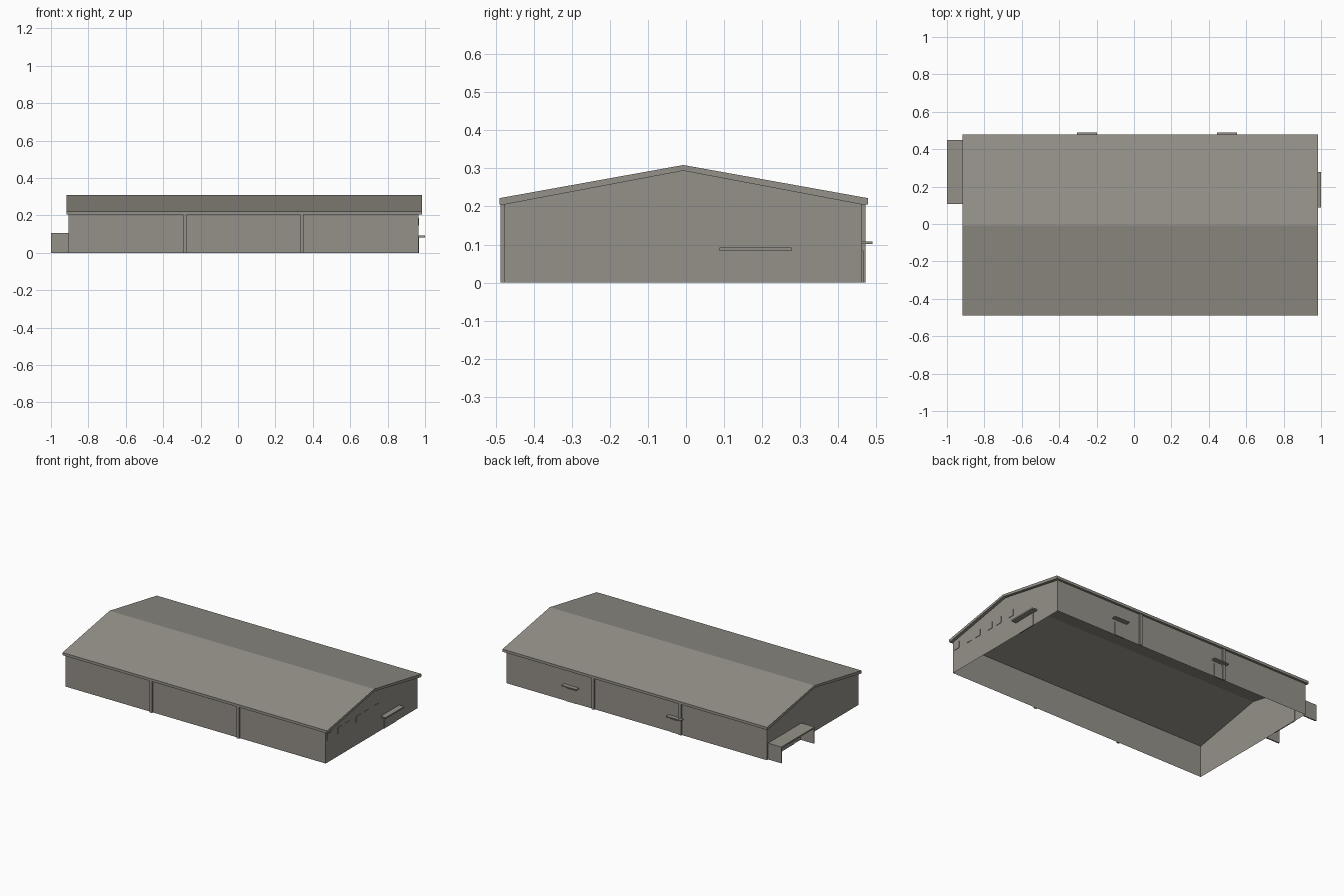
import bpy, bmesh

if "Cube" in bpy.data.objects:
    bpy.data.objects.remove(bpy.data.objects["Cube"])

mat = bpy.data.materials.new("warm_grey")
mat.diffuse_color = (0.30, 0.285, 0.25, 1)
mat.use_nodes = True
mat.node_tree.nodes["Principled BSDF"].inputs["Base Color"].default_value = mat.diffuse_color

# Main dimensions
X0, X1 = -0.905, 0.965
Y0, Y1 = -0.478, 0.463
RIDGE, EAVE = -0.007, 0.207


def mesh_object(name, verts, faces, recalc=True):
    me = bpy.data.meshes.new(name)
    me.from_pydata(verts, [], faces)
    if recalc:
        bm = bmesh.new()
        bm.from_mesh(me)
        bmesh.ops.recalc_face_normals(bm, faces=bm.faces)
        bm.to_mesh(me)
        bm.free()
    me.materials.append(mat)
    ob = bpy.data.objects.new(name, me)
    bpy.context.collection.objects.link(ob)
    return ob


def box(name, x0, x1, y0, y1, z0, z1):
    v = [(x, y, z) for x in (x0, x1) for y in (y0, y1) for z in (z0, z1)]
    f = [(0, 1, 3, 2), (4, 6, 7, 5), (0, 4, 5, 1),
         (2, 3, 7, 6), (0, 2, 6, 4), (1, 5, 7, 3)]
    return mesh_object(name, v, f)


def extrude_x(name, profile, x0, x1):
    n = len(profile)
    v = [(x, y, z) for x in (x0, x1) for y, z in profile]
    f = [(i, (i + 1) % n, n + (i + 1) % n, n + i) for i in range(n)]
    f += [tuple(range(n)), tuple(range(n, 2 * n))]
    return mesh_object(name, v, f)


# Wall shell: open at the bottom and under the roof
gable = [(Y0, 0), (Y1, 0), (Y1, EAVE), (RIDGE, 0.294), (Y0, EAVE)]
verts = [(x, y, z) for x in (X0, X1) for y, z in gable]
mesh_object("walls", verts, [(0, 4, 3, 2, 1), (5, 6, 7, 8, 9),
                             (0, 5, 9, 4), (1, 2, 7, 6)], recalc=False)

# Roof slab with upright eaves fascia
extrude_x("roof", [(-0.490, 0.205), (Y0, 0.205), (RIDGE, 0.294), (Y1, 0.205),
                   (0.478, 0.205), (0.478, 0.222), (RIDGE, 0.309),
                   (-0.490, 0.222)], -0.918, 0.984)

# Downpipes on both long sides
for x in (-0.285, 0.34):
    box("front_downpipe", x - 0.009, x + 0.009, -0.488, Y0, 0, 0.206)
    box("back_downpipe", x - 0.009, x + 0.009, Y1, 0.472, 0, 0.206)

# Gable windows on the right side
for y in (-0.443, -0.333, -0.255, -0.145, -0.065, 0.043):
    box("gable_window", X1 - 0.003, X1 + 0.003,
        y - 0.022, y + 0.022, 0.145, 0.187)

# Right entrance and canopy
box("right_door", X1 - 0.003, X1 + 0.003, 0.12, 0.245, 0, 0.082)
box("right_canopy", X1, 1.0, 0.088, 0.277, 0.083, 0.092)

# Back doors with small canopies
for x in (-0.252, 0.498):
    box("back_door", x - 0.037, x + 0.037, Y1 - 0.003, Y1 + 0.003, 0, 0.085)
    box("back_canopy", x - 0.053, x + 0.053, Y1, 0.490, 0.101, 0.108)

# Left porch: thin roof on two side panels, with a door behind
box("porch_roof", -1.0, X0, 0.108, 0.450, 0.097, 0.106)
for y in (0.108, 0.442):
    box("porch_side", -1.0, X0, y, y + 0.008, 0, 0.097)
box("left_door", X0 - 0.003, X0 + 0.003, 0.19, 0.37, 0, 0.085)
